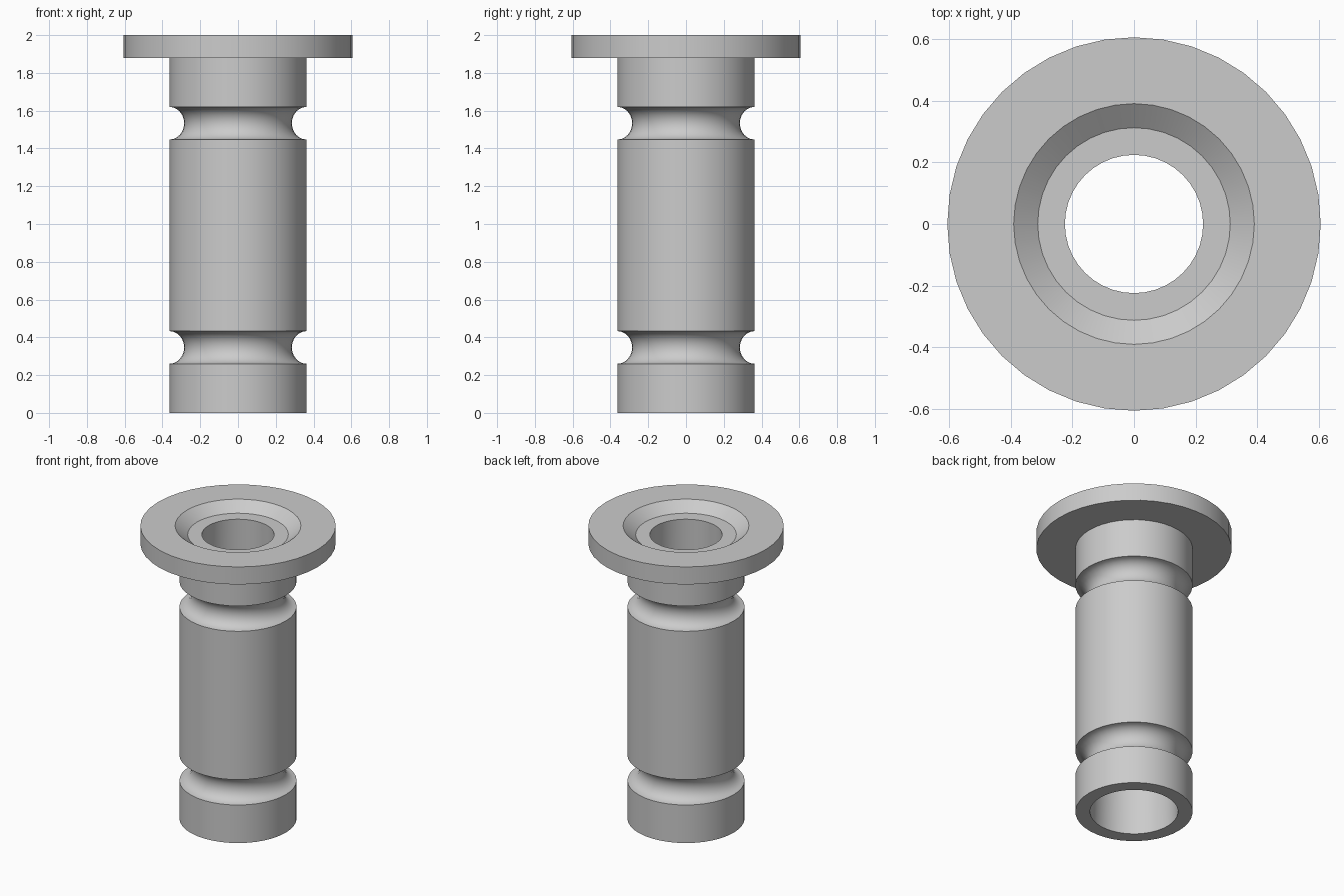
import bpy, bmesh, math

if "Cube" in bpy.data.objects:
    bpy.data.objects.remove(bpy.data.objects["Cube"])

SEGMENTS = 40
R_BODY, R_FLANGE = 0.363, 0.605

metal = bpy.data.materials.new("plain grey")
metal.diffuse_color = (0.6, 0.6, 0.6, 1)
metal.use_nodes = True
metal.node_tree.nodes["Principled BSDF"].inputs["Base Color"].default_value = metal.diffuse_color


def groove(z0, z1, depth=0.078, steps=12):
    """Half-round ring groove, listed upwards as (radius, height)."""
    mid, half = (z0 + z1) / 2, (z1 - z0) / 2
    angles = [-math.pi / 2 + math.pi * i / steps for i in range(steps + 1)]
    return [(R_BODY - depth * math.cos(a), mid + half * math.sin(a)) for a in angles]


def lathe(name, profile):
    """Revolve a closed (radius, height) profile around z."""
    bm = bmesh.new()
    rings = []
    for r, z in profile:
        rings.append([bm.verts.new((r * math.cos(2 * math.pi * i / SEGMENTS),
                                    r * math.sin(2 * math.pi * i / SEGMENTS), z))
                      for i in range(SEGMENTS)])
    for a, b in zip(rings, rings[1:] + rings[:1]):
        for i in range(SEGMENTS):
            j = (i + 1) % SEGMENTS
            bm.faces.new((a[i], a[j], b[j], b[i]))
    bmesh.ops.recalc_face_normals(bm, faces=bm.faces)
    mesh = bpy.data.meshes.new(name)
    bm.to_mesh(mesh)
    bm.free()
    mesh.materials.append(metal)
    obj = bpy.data.objects.new(name, mesh)
    bpy.context.collection.objects.link(obj)
    bpy.context.view_layer.objects.active = obj
    obj.select_set(True)
    bpy.ops.object.shade_smooth_by_angle(angle=math.radians(30))
    return obj


# Outer wall with two ring grooves, then the flange, the sunken seat and the bore
outside = [(R_BODY, 0)] + groove(0.26, 0.433) + groove(1.447, 1.62) + [(R_BODY, 1.88)]
flange = [(R_FLANGE, 1.88), (R_FLANGE, 2.0)]
seat = [(0.39, 2.0), (0.312, 1.94), (0.224, 1.94)]
bore = [(0.273, 0)]
lathe("flanged_sleeve", outside + flange + seat + bore)
